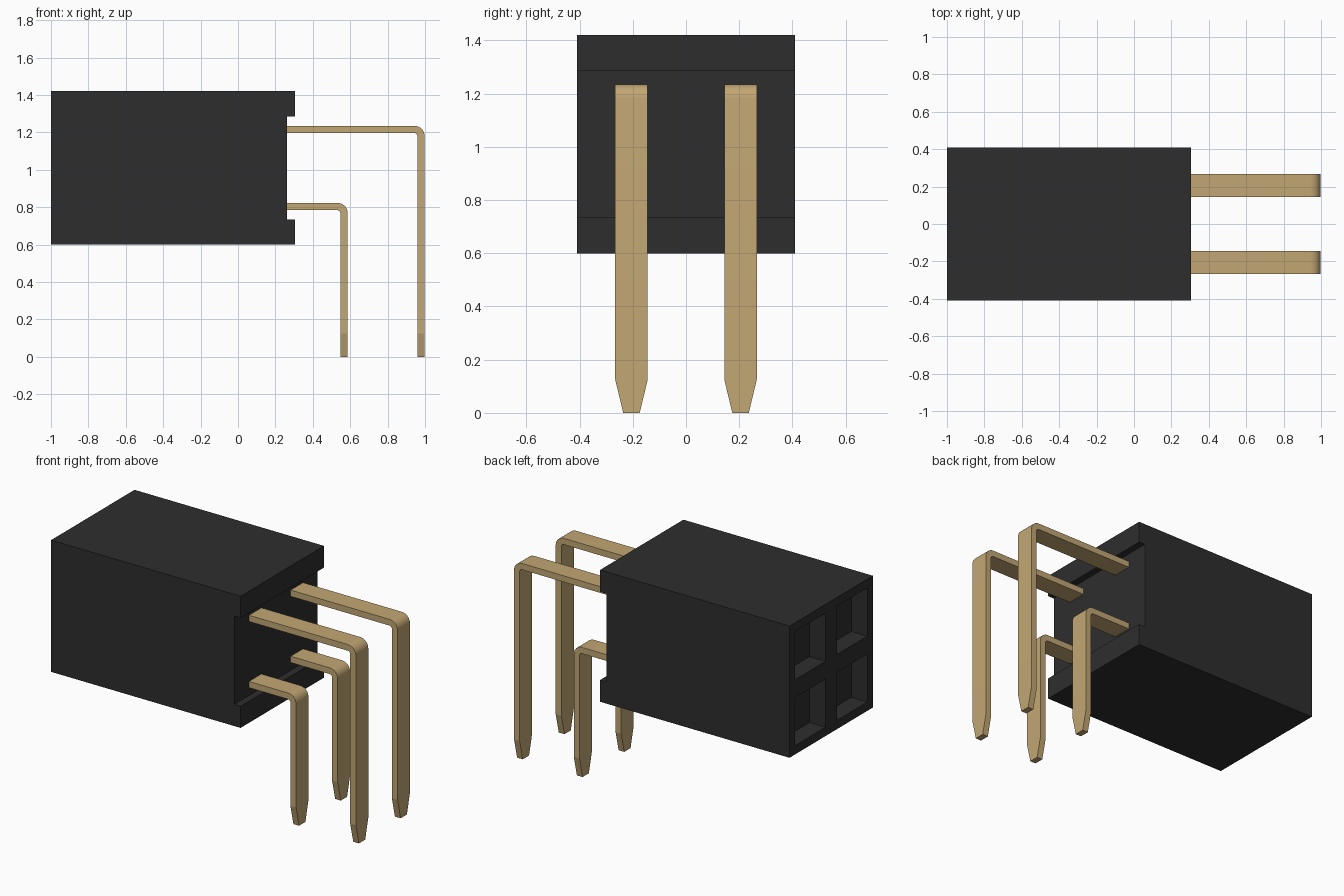
import bpy, bmesh, math
from mathutils import Vector

if "Cube" in bpy.data.objects:
    bpy.data.objects.remove(bpy.data.objects["Cube"])


def material(name, rgb, roughness, metallic=0.0):
    m = bpy.data.materials.new(name)
    m.use_nodes = True
    m.diffuse_color = (*rgb, 1)
    bsdf = m.node_tree.nodes["Principled BSDF"]
    bsdf.inputs["Base Color"].default_value = (*rgb, 1)
    bsdf.inputs["Roughness"].default_value = roughness
    bsdf.inputs["Metallic"].default_value = metallic
    return m


BLACK = material("black plastic", (0.027, 0.027, 0.027), 0.6)
GOLD = material("gold metal", (0.54, 0.385, 0.173), 0.5)


def extrude_profile(points, half_width):
    """Prism from an (x, z) outline, extruded symmetrically along y."""
    bm = bmesh.new()
    face = bm.faces.new([bm.verts.new((x, -half_width, z)) for x, z in points])
    ext = bmesh.ops.extrude_face_region(bm, geom=[face])
    moved = [v for v in ext["geom"] if isinstance(v, bmesh.types.BMVert)]
    bmesh.ops.translate(bm, verts=moved, vec=(0, 2 * half_width, 0))
    bmesh.ops.recalc_face_normals(bm, faces=bm.faces)
    return bm


def cut(bm, point, normal):
    bmesh.ops.bisect_plane(bm, geom=bm.verts[:] + bm.edges[:] + bm.faces[:],
                           plane_co=point, plane_no=normal)


def finish(bm, name, mat):
    mesh = bpy.data.meshes.new(name)
    bm.to_mesh(mesh)
    bm.free()
    mesh.materials.append(mat)
    obj = bpy.data.objects.new(name, mesh)
    bpy.context.collection.objects.link(obj)
    return obj


# Housing: block with a channel across the pin side
X0, X1, XC = -1.0, 0.305, 0.262
Z0, Z1, ZM = 0.60, 1.42, 1.01
CHANNEL = 0.275
PITCH = 0.41
bm = extrude_profile([(X0, Z0), (X1, Z0), (X1, ZM - CHANNEL), (XC, ZM - CHANNEL),
                      (XC, ZM + CHANNEL), (X1, ZM + CHANNEL), (X1, Z1), (X0, Z1)], PITCH)

# Four sockets: quarter the mating face, inset each cell and sink it
cut(bm, (0, 0, ZM), (0, 0, 1))
cut(bm, (0, 0, ZM), (0, 1, 0))
bm.normal_update()
cells = [f for f in bm.faces if f.normal.x < -0.9]
bmesh.ops.inset_individual(bm, faces=cells, thickness=0.078)
for f in cells:
    walls = bmesh.ops.extrude_face_region(bm, geom=[f])
    verts = [v for v in walls["geom"] if isinstance(v, bmesh.types.BMVert)]
    bmesh.ops.translate(bm, verts=verts, vec=(0.11, 0, 0))
    if f.is_valid:
        bmesh.ops.delete(bm, geom=[f], context='FACES_ONLY')
bmesh.ops.recalc_face_normals(bm, faces=bm.faces)
finish(bm, "housing", BLACK)

# Pins: flat strip bent down through a right angle, with a tapered tip
THICK, HALF, TIP_HALF, TIP_Z = 0.039, 0.061, 0.031, 0.125
R_OUT, SEGS = 0.055, 8


def pin(name, x_out, z_top, y):
    cx, cz = x_out - R_OUT, z_top - R_OUT

    def arc(r):
        angles = [math.pi / 2 * (1 - i / SEGS) for i in range(SEGS + 1)]
        return [(cx + r * math.cos(a), cz + r * math.sin(a)) for a in angles]

    start = XC - 0.01
    outline = ([(start, z_top)] + arc(R_OUT) + [(x_out, 0), (x_out - THICK, 0)]
               + arc(R_OUT - THICK)[::-1] + [(start, z_top - THICK)])
    bm = extrude_profile(outline, HALF)
    cut(bm, (0, 0, TIP_Z), (0, 0, 1))
    for v in bm.verts:
        if v.co.z < 0.001:
            v.co.y *= TIP_HALF / HALF
    bmesh.ops.translate(bm, verts=bm.verts, vec=Vector((0, y, 0)))
    obj = finish(bm, name, GOLD)
    bpy.ops.object.select_all(action='DESELECT')
    obj.select_set(True)
    bpy.context.view_layer.objects.active = obj
    bpy.ops.object.shade_smooth_by_angle(angle=math.radians(13))


for side, y in (("front", -PITCH / 2), ("back", PITCH / 2)):
    pin(f"long_pin_{side}", 0.998, 1.235, y)
    pin(f"short_pin_{side}", 0.586, 0.823, y)
